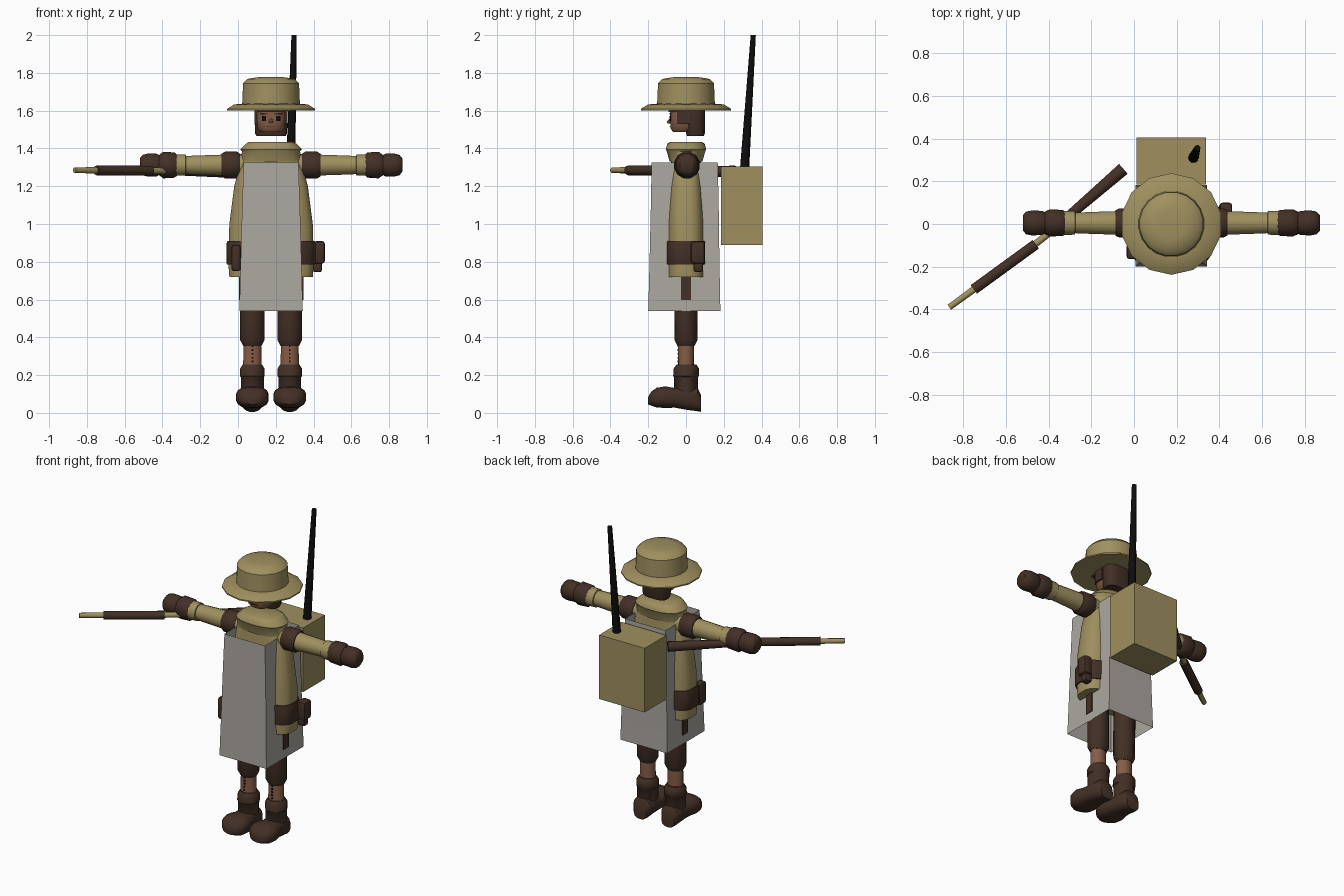
import bpy, bmesh, math
from mathutils import Vector, Matrix

CX = 0.175  # body centre line


def material(name, r, g, b):
    m = bpy.data.materials.new(name)
    m.diffuse_color = (r, g, b, 1)
    return m


TAN = material("khaki cloth", 0.35, 0.28, 0.115)
BROWN = material("dark brown leather", 0.055, 0.029, 0.019)
GREY = material("grey cloth", 0.41, 0.385, 0.35)
SKIN = material("skin", 0.24, 0.11, 0.063)
BLACK = material("black", 0.004, 0.004, 0.004)


def finish(name, bm, mat, matrix=None, angle=40):
    if matrix is not None:
        bm.transform(matrix)
    bmesh.ops.recalc_face_normals(bm, faces=bm.faces)
    me = bpy.data.meshes.new(name)
    bm.to_mesh(me)
    bm.free()
    me.materials.append(mat)
    ob = bpy.data.objects.new(name, me)
    bpy.context.collection.objects.link(ob)
    bpy.ops.object.select_all(action='DESELECT')
    bpy.context.view_layer.objects.active = ob
    ob.select_set(True)
    bpy.ops.object.shade_smooth_by_angle(angle=math.radians(angle))
    return ob


def loft(name, rings, mat, n=16, power=1.0, matrix=None, caps=True, angle=40):
    """Skin rings of (height, half width, half depth, depth offset)."""
    bm = bmesh.new()
    loops = []
    for ring in rings:
        z, rx, ry = ring[:3]
        cy = ring[3] if len(ring) > 3 else 0
        loop = []
        for i in range(n):
            a = 2 * math.pi * (i + 0.5) / n
            c, s = math.cos(a), math.sin(a)
            loop.append(bm.verts.new((rx * math.copysign(abs(c) ** power, c),
                                      cy + ry * math.copysign(abs(s) ** power, s), z)))
        loops.append(loop)
    for a, b in zip(loops, loops[1:]):
        for i in range(n):
            j = (i + 1) % n
            bm.faces.new((a[i], a[j], b[j], b[i]))
    if caps:
        bm.faces.new(loops[0])
        bm.faces.new(loops[-1])
    return finish(name, bm, mat, matrix, angle)


def tube(name, a, b, r1, r2, mat, n=10):
    a, b = Vector(a), Vector(b)
    d = b - a
    m = Matrix.Translation(a) @ d.to_track_quat('Z', 'Y').to_matrix().to_4x4()
    return loft(name, [(0, r1, r1), (d.length, r2, r2)], mat, n, matrix=m)


def box(name, lo, hi, mat, bevel=0.0):
    bm = bmesh.new()
    bmesh.ops.create_cube(bm, size=1)
    lo, hi = Vector(lo), Vector(hi)
    m = Matrix.Translation((lo + hi) / 2) @ Matrix.Diagonal((*(hi - lo), 1))
    bm.transform(m)
    if bevel:
        bmesh.ops.bevel(bm, geom=bm.edges[:], offset=bevel, segments=2,
                        profile=0.5, affect='EDGES')
    return finish(name, bm, mat)


BODY = Matrix.Translation((CX, 0, 0))

# Hat
loft("hat_brim", [(1.602, 0.10, 0.10), (1.602, 0.238, 0.238), (1.61, 0.238, 0.238),
                  (1.633, 0.20, 0.20), (1.638, 0.14, 0.14)], TAN, 14, matrix=BODY)
loft("hat_crown", [(1.63, 0.155, 0.155), (1.745, 0.15, 0.15), (1.768, 0.128, 0.128),
                   (1.777, 0.07, 0.07)], TAN, 20, matrix=BODY)

# Head, hair and face
loft("face", [(1.488, 0.055, 0.055, -0.015), (1.505, 0.073, 0.07, -0.012),
              (1.55, 0.08, 0.075, -0.01), (1.615, 0.08, 0.075, -0.01)],
     SKIN, 16, 0.75, BODY)
loft("hair", [(1.465, 0.078, 0.045, 0.05), (1.48, 0.086, 0.05, 0.05),
              (1.615, 0.09, 0.052, 0.05)], BROWN, 16, 0.65, BODY)
box("fringe", (CX - 0.075, -0.092, 1.592), (CX + 0.075, 0.02, 1.615), BROWN)
tube("nose", (CX, -0.08, 1.545), (CX, -0.1, 1.537), 0.014, 0.006, SKIN, 6)
box("mouth", (CX - 0.022, -0.087, 1.513), (CX + 0.022, -0.081, 1.517), BROWN)
for s in (-1, 1):
    x = CX + s * 0.038
    box("eye", (x - 0.011, -0.087, 1.545), (x + 0.011, -0.079, 1.573), BLACK)
    box("eyebrow", (x - 0.019, -0.088, 1.58), (x + 0.019, -0.079, 1.588), BROWN)
    x = CX + s * 0.079
    box("sideburn", (x - 0.009, -0.045, 1.53), (x + 0.009, 0.02, 1.61), BROWN)

# Coat, collar and belt
loft("coat", [(0.72, 0.222, 0.105), (0.80, 0.228, 0.105), (1.0, 0.222, 0.104),
              (1.2, 0.196, 0.092), (1.32, 0.165, 0.08), (1.40, 0.12, 0.075)],
     TAN, 24, 0.65, BODY)
loft("collar", [(1.33, 0.165, 0.088), (1.385, 0.155, 0.103), (1.395, 0.165, 0.108),
                (1.425, 0.135, 0.10), (1.435, 0.115, 0.085)], TAN, 20, 0.85, BODY)
loft("belt", [(0.785, 0.234, 0.112), (0.795, 0.238, 0.114), (0.90, 0.236, 0.114),
              (0.91, 0.232, 0.112)], BROWN, 24, 0.65, BODY)

# Belt pouches
box("side_pouch", (0.40, 0.025, 0.79), (0.46, 0.10, 0.91), BROWN, 0.015)
box("side_pouch_lower", (0.395, 0.04, 0.745), (0.445, 0.09, 0.82), BROWN, 0.012)
box("front_pouch", (-0.035, -0.165, 0.75), (0.015, -0.09, 0.89), BROWN, 0.015)

# Open tabard: four cloth panels, no top or bottom
bm = bmesh.new()
levels = []
for z, hx, y0, y1 in ((0.54, 0.168, -0.2, 0.182), (0.80, 0.161, -0.193, 0.177),
                      (1.1, 0.153, -0.186, 0.173), (1.325, 0.145, -0.182, 0.168)):
    levels.append([bm.verts.new(p) for p in
                   ((-hx, y0, z), (hx, y0, z), (hx, y1, z), (-hx, y1, z))])
for a, b in zip(levels, levels[1:]):
    for i in range(4):
        j = (i + 1) % 4
        bm.faces.new((a[i], a[j], b[j], b[i]))
finish("tabard", bm, GREY, BODY)

for s in (-1, 1):
    # Arm, built along its own length and turned outward
    arm = Matrix.Translation((CX, 0.005, 1.312)) @ Matrix.Rotation(s * math.pi / 2, 4, 'Y')
    loft("sleeve", [(0.10, 0.06, 0.06), (0.26, 0.056, 0.056), (0.38, 0.052, 0.052),
                    (0.45, 0.049, 0.049), (0.452, 0.056, 0.056), (0.51, 0.058, 0.058)],
         TAN, 16, matrix=arm)
    loft("shoulder_band", [(0.165, 0.062, 0.062), (0.18, 0.073, 0.07),
                           (0.245, 0.073, 0.07), (0.262, 0.062, 0.062)],
         BROWN, 12, matrix=arm)
    loft("glove_cuff", [(0.495, 0.055, 0.055), (0.51, 0.069, 0.063),
                        (0.57, 0.073, 0.066), (0.592, 0.056, 0.055)], BROWN, 12, matrix=arm)
    loft("glove_hand", [(0.585, 0.05, 0.05), (0.605, 0.062, 0.058), (0.65, 0.064, 0.061),
                        (0.68, 0.056, 0.055), (0.695, 0.036, 0.038)], BROWN, 12, matrix=arm)

    # Leg
    lx = CX + s * 0.099
    leg = Matrix.Translation((lx, 0, 0))
    loft("trouser_leg", [(0.355, 0.05, 0.045), (0.385, 0.066, 0.06), (0.55, 0.066, 0.061),
                         (0.74, 0.06, 0.061)], BROWN, 14, matrix=leg)
    loft("shin", [(0.24, 0.05, 0.043), (0.37, 0.048, 0.042)], SKIN, 14, matrix=leg)
    for k in range(5):
        z = 0.268 + k * 0.02
        box("lace", (lx - 0.005, -0.046, z), (lx + 0.005, -0.038, z + 0.009), BLACK)
    loft("boot_shaft", [(0.08, 0.062, 0.062), (0.19, 0.062, 0.064), (0.195, 0.067, 0.068),
                        (0.235, 0.066, 0.067, 0.002), (0.257, 0.052, 0.052, 0.002)],
         BROWN, 14, matrix=leg)
    foot = leg @ Matrix.Rotation(math.pi / 2, 4, 'X')
    loft("boot_foot", [(-0.08, 0.045, 0.045, 0.05), (-0.06, 0.06, 0.064, 0.072),
                       (0.0, 0.064, 0.062, 0.078), (0.06, 0.075, 0.053, 0.08),
                       (0.11, 0.088, 0.058, 0.083), (0.155, 0.083, 0.053, 0.081),
                       (0.185, 0.06, 0.037, 0.075), (0.2, 0.03, 0.02, 0.065)],
         BROWN, 16, 0.75, foot)
    # Strip of trouser showing at the tabard side
    x = CX + s * 0.163
    box("thigh_strip", (x - 0.008, -0.026, 0.597), (x + 0.008, 0.026, 0.73), BROWN)

# Backpack and antenna
box("backpack", (0.012, 0.184, 0.89), (0.338, 0.406, 1.305), TAN)
tube("antenna", (0.278, 0.31, 1.29), (0.297, 0.356, 2.0), 0.025, 0.014, BLACK, 10)

# Long gun held in one hand
tube("gun_muzzle", (-0.865, -0.39, 1.285), (-0.735, -0.295, 1.284), 0.015, 0.017, TAN)
tube("gun_fore_grip", (-0.75, -0.306, 1.284), (-0.46, -0.095, 1.282), 0.026, 0.026, BROWN)
tube("gun_barrel", (-0.47, -0.10, 1.282), (-0.28, 0.05, 1.28), 0.017, 0.017, TAN)
tube("gun_stock", (-0.36, -0.01, 1.281), (-0.05, 0.258, 1.277), 0.022, 0.032, BROWN)
